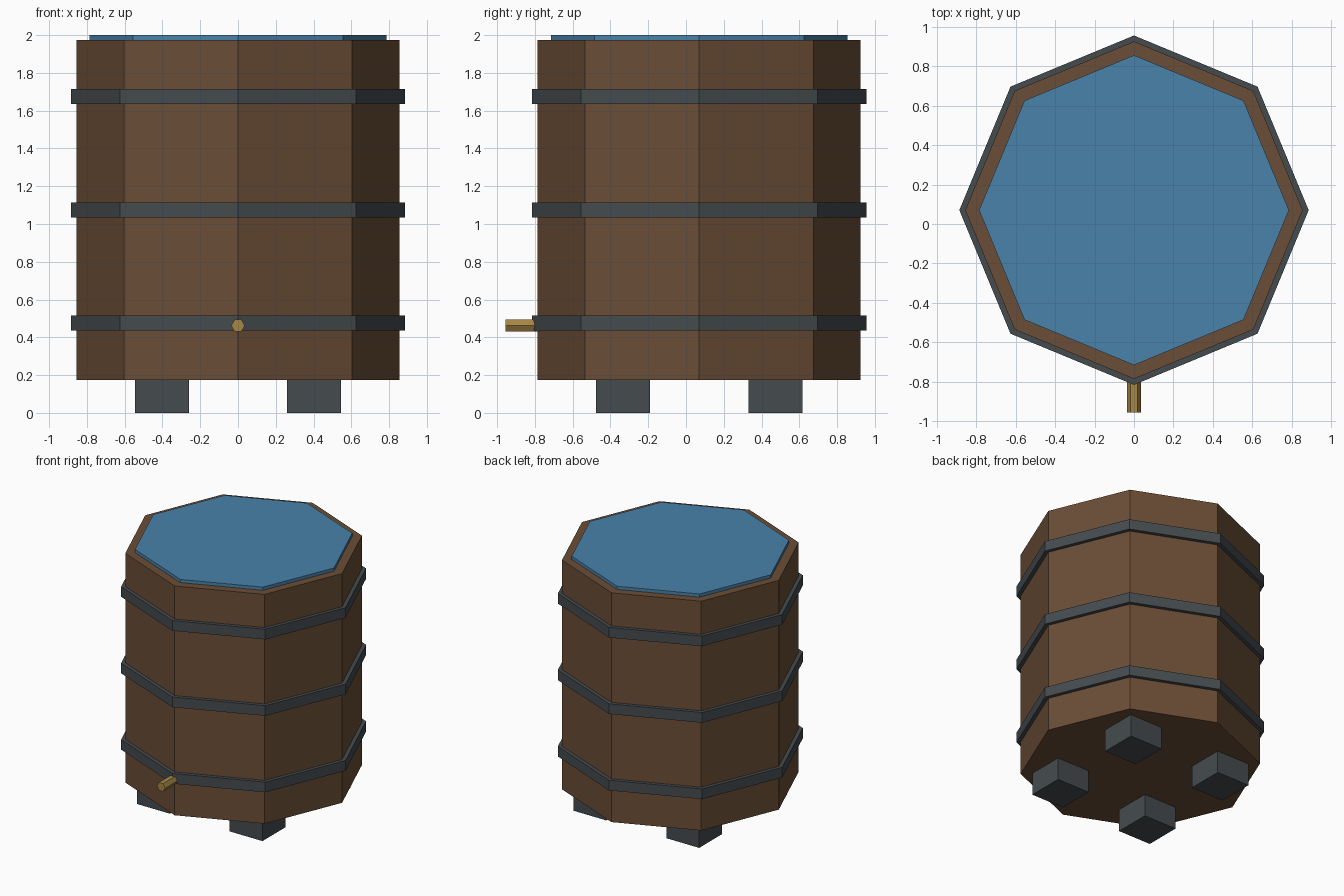
import bpy
import math

if "Cube" in bpy.data.objects:
    bpy.data.objects.remove(bpy.data.objects["Cube"])

CY = 0.07  # barrel axis sits slightly behind the centre, because of the tap


def material(name, rgb):
    """Flat colour given as 0-255 sRGB, stored as linear."""
    m = bpy.data.materials.new(name)
    lin = [((c / 255 + 0.055) / 1.055) ** 2.4 for c in rgb]
    m.diffuse_color = (*lin, 1)
    m.use_nodes = True
    m.node_tree.nodes["Principled BSDF"].inputs["Base Color"].default_value = m.diffuse_color
    return m


wood = material("brown wood", (106, 77, 54))
iron = material("dark iron", (69, 75, 79))
water_blue = material("water blue", (73, 130, 170))
brass = material("brass", (166, 134, 68))


def finish(name, mat):
    ob = bpy.context.object
    ob.name = name
    ob.data.materials.append(mat)
    return ob


def octagon(name, radius, z0, z1, mat):
    """Eight-sided upright prism with corners on the x and y axes."""
    bpy.ops.mesh.primitive_cylinder_add(
        vertices=8, radius=radius, depth=z1 - z0, location=(0, CY, (z0 + z1) / 2))
    return finish(name, mat)


# Barrel body and the water surface on top
octagon("barrel_body", 0.855, 0.175, 1.975, wood)
octagon("water", 0.785, 1.93, 2.0, water_blue)

# Three iron hoops
for i, z in enumerate((0.475, 1.075, 1.675)):
    octagon(f"hoop_{i + 1}", 0.885, z - 0.04, z + 0.04, iron)

# Four block feet
for sx in (-1, 1):
    for sy in (-1, 1):
        bpy.ops.mesh.primitive_cube_add(
            size=1, location=(sx * 0.403, CY + sy * 0.403, 0.0875))
        foot = finish(f"foot_{'left' if sx < 0 else 'right'}_{'front' if sy < 0 else 'back'}", iron)
        foot.scale = (0.285, 0.285, 0.175)

# Six-sided tap at the front, with corners pointing sideways
bpy.ops.mesh.primitive_cylinder_add(
    vertices=6, radius=0.036, depth=0.28, location=(0, -0.815, 0.462),
    rotation=(math.pi / 2, math.pi / 6, 0))
tap = finish("tap", brass)
tap.rotation_euler = (math.pi / 2, 0, 0)
# turn the hexagon about its own axis
for v in tap.data.vertices:
    x, y, z = v.co
    a = math.pi / 6
    v.co = (x * math.cos(a) - y * math.sin(a), x * math.sin(a) + y * math.cos(a), z)
